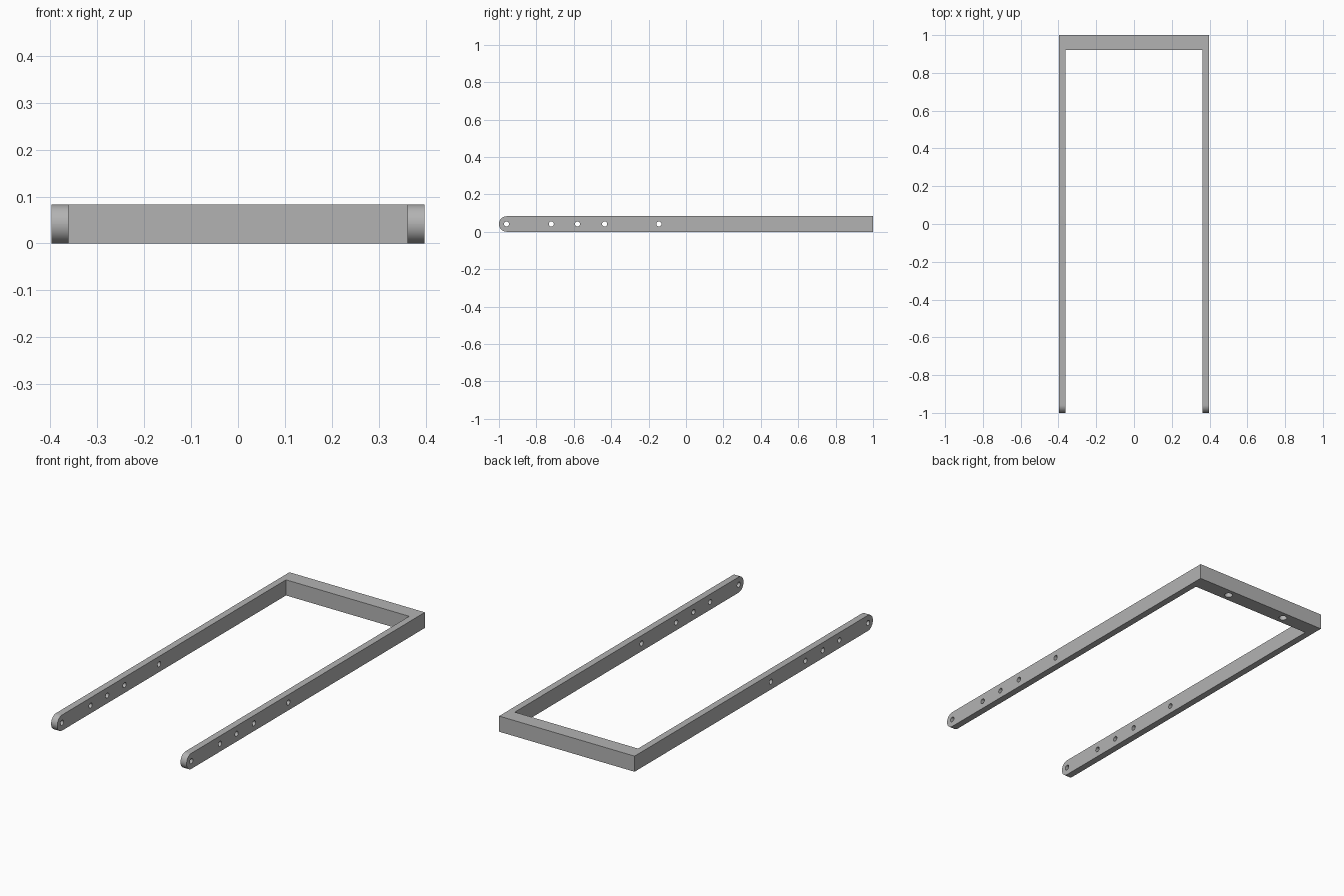
import bpy, bmesh, math
from mathutils import Matrix

cube = bpy.data.objects.get("Cube")
if cube:
    bpy.data.objects.remove(cube, do_unlink=True)

W, WI = 0.398, 0.362      # outer and inner half width
H, BAR = 0.083, 0.92      # height, front face of the crossbar
R = H / 2

grey = bpy.data.materials.new("plain_grey")
grey.use_nodes = True
colour = (0.45, 0.45, 0.45, 1)
grey.diffuse_color = colour
grey.node_tree.nodes["Principled BSDF"].inputs["Base Color"].default_value = colour


def add_object(name, bm):
    bmesh.ops.recalc_face_normals(bm, faces=bm.faces)
    mesh = bpy.data.meshes.new(name)
    bm.to_mesh(mesh)
    bm.free()
    mesh.materials.append(grey)
    obj = bpy.data.objects.new(name, mesh)
    bpy.context.collection.objects.link(obj)
    return obj


def add_cylinder(bm, centre, radius, depth, turn):
    bmesh.ops.create_cone(bm, cap_ends=True, segments=32, radius1=radius, radius2=radius,
                          depth=depth, matrix=Matrix.Translation(centre) @ turn)


# U-shaped frame: outline extruded upward, arm tips rounded
half = [(W, 1), (W, -1), (WI, -1), (WI, BAR)]
outline = half + [(-x, y) for x, y in reversed(half)]
bm = bmesh.new()
face = bm.faces.new([bm.verts.new((x, y, 0)) for x, y in outline])
top = bmesh.ops.extrude_face_region(bm, geom=[face])["geom"]
for v in top:
    if isinstance(v, bmesh.types.BMVert):
        v.co.z = H
tips = [e for e in bm.edges
        if all(v.co.y < -0.99 for v in e.verts)
        and abs(e.verts[0].co.z - e.verts[1].co.z) < 0.001]
bmesh.ops.bevel(bm, geom=tips, offset=R * 0.998, segments=12, profile=0.5, affect='EDGES')
frame = add_object("u_frame", bm)

# Cutters: cross holes through both arms, blind holes under the crossbar
bm = bmesh.new()
for y in (-0.96, -0.72, -0.58, -0.435, -0.145):
    add_cylinder(bm, (0, y, R), 0.0135, 1, Matrix.Rotation(math.pi / 2, 4, 'Y'))
for x in (-0.18, 0.18):
    add_cylinder(bm, (x, 0.96, 0), 0.02, 0.12, Matrix.Identity(4))
cutter = add_object("hole_cutter", bm)
cutter.hide_render = True

cut = frame.modifiers.new("holes", 'BOOLEAN')
cut.operation = 'DIFFERENCE'
cut.solver = 'EXACT'
cut.object = cutter
bpy.ops.object.select_all(action='DESELECT')
bpy.context.view_layer.objects.active = frame
frame.select_set(True)
bpy.ops.object.modifier_apply(modifier=cut.name)
bpy.data.objects.remove(cutter, do_unlink=True)
bpy.ops.object.shade_smooth_by_angle(angle=math.radians(30))
